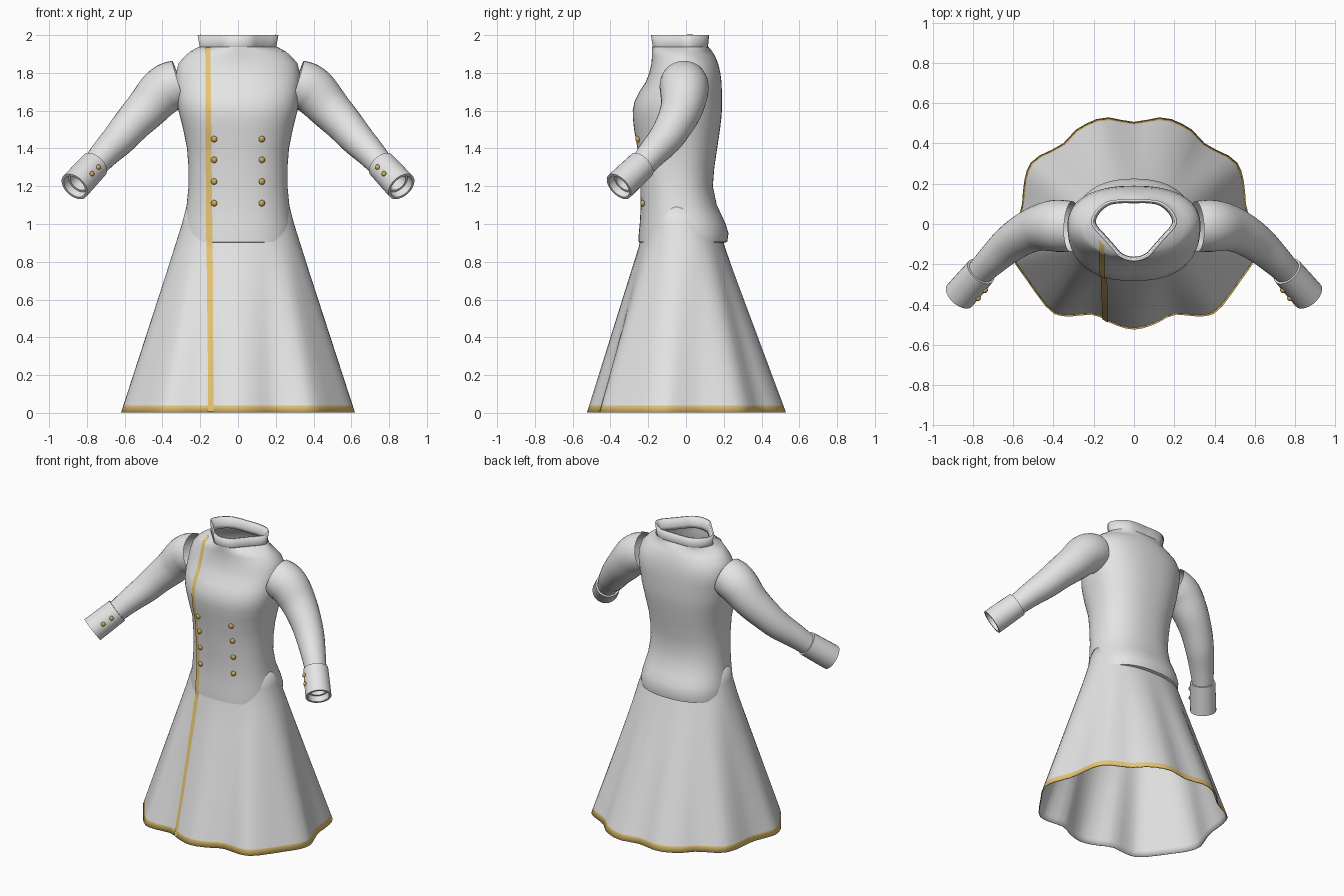
import bpy, bmesh, math
from mathutils import Vector
from mathutils.bvhtree import BVHTree

if "Cube" in bpy.data.objects:
    bpy.data.objects.remove(bpy.data.objects["Cube"])

HALF = 36  # segments in half a ring


def material(name, rgb):
    m = bpy.data.materials.new(name)
    m.diffuse_color = (*rgb, 1)
    m.use_nodes = True
    m.node_tree.nodes["Principled BSDF"].inputs["Base Color"].default_value = m.diffuse_color
    return m


CLOTH = material("grey cloth", (0.78, 0.78, 0.78))
GOLD = material("gold trim", (0.80, 0.56, 0.17))
BRASS = material("brass button", (0.62, 0.41, 0.09))


def make(name, verts, faces, mats, smooth=40):
    me = bpy.data.meshes.new(name)
    me.from_pydata([tuple(v) for v in verts], [], faces)
    for m in mats:
        me.materials.append(m)
    me.shade_smooth()
    me.set_sharp_from_angle(angle=math.radians(smooth))
    ob = bpy.data.objects.new(name, me)
    bpy.context.collection.objects.link(ob)
    return ob


def loft(name, rings, mats, side=1, smooth=40):
    """Skin closed rings; side=-1 gives the mirrored copy."""
    n = len(rings[0])
    verts = [(p[0] * side, p[1], p[2]) for r in rings for p in r]
    faces = []
    for i in range(len(rings) - 1):
        for k in range(n):
            j = (k + 1) % n
            f = [i * n + k, (i + 1) * n + k, (i + 1) * n + j, i * n + j]
            faces.append(f if side > 0 else f[::-1])
    return make(name, verts, faces, mats, smooth)


def spline(table, t):
    """Smooth half outline, t=0 at the back centre to t=1 at the front centre."""
    last = len(table) - 1
    s = t * last
    i = min(int(s), last - 1)
    u = s - i

    def pt(k):
        if k < 0:
            return Vector((-table[1][0], table[1][1]))
        if k > last:
            return Vector((-table[last - 1][0], table[last - 1][1]))
        return Vector(table[k])
    a, b, c, d = (pt(i + k) for k in (-1, 0, 1, 2))
    return 0.5 * (2 * b + (c - a) * u + (2 * a - 5 * b + 4 * c - d) * u * u
                  + (3 * b - a - 3 * c + d) * u ** 3)


def oval(w, front, back, n):
    """Half outline of a superellipse, as a function of t."""
    def f(t):
        a = math.pi * (0.5 - t)
        c, s = max(math.cos(a), 0), math.sin(a)
        y = math.copysign(abs(s) ** (2 / n), s)
        return Vector((w * c ** (2 / n), (front + back) / 2 + (back - front) / 2 * y))
    return f


def ring(f, z):
    pts = []
    for k in range(2 * HALF):
        t = k / HALF
        p = f(t) if t <= 1 else f(2 - t)
        pts.append((p.x if t <= 1 else -p.x, p.y, z))
    return pts


def thicken(ob, t):
    m = ob.modifiers.new("thickness", 'SOLIDIFY')
    m.thickness, m.offset, m.material_offset = t, -1, -1


# collar, standing around the open neck
NECK = [(0, .118), (.07, .118), (.13, .107), (.18, .07), (.207, .02), (.195, -.02),
        (.15, -.07), (.11, -.115), (.065, -.162), (0, -.18)]


def neck(s):
    return lambda t: spline(NECK, t) * s


collar = loft("collar", [ring(neck(.97), 1.925), ring(neck(.985), 1.945),
                         ring(neck(1.03), 2.0)], [CLOTH])
thicken(collar, .012)

# bodice: height, half width, front, back, squareness
BODICE = [(.898, .28, -.235, .19, 2.3), (.905, .298, -.252, .218, 2.3),
          (.95, .298, -.25, .225, 2.3), (1.0, .29, -.245, .21, 2.3),
          (1.05, .281, -.242, .187, 2.3), (1.1, .272, -.24, .163, 2.3),
          (1.2, .262, -.242, .142, 2.3), (1.3, .262, -.25, .15, 2.3),
          (1.4, .27, -.257, .165, 2.3), (1.5, .29, -.275, .18, 2.4),
          (1.56, .305, -.281, .187, 2.4), (1.6, .315, -.282, .19, 2.4),
          (1.65, .322, -.272, .19, 2.4), (1.7, .328, -.247, .19, 2.4),
          (1.75, .33, -.214, .188, 2.4), (1.8, .328, -.194, .182, 2.3),
          (1.85, .315, -.183, .17, 2.1), (1.89, .28, -.18, .153, 1.9),
          (1.915, .25, -.18, .138, 1.8)]
rings = [ring(oval(w, f, b, n), z) for z, w, f, b, n in BODICE]
bodice = loft("bodice", rings + [ring(neck(1.0), 1.938)], [CLOTH], smooth=50)

# skirt, spreading from the waist to a wavy hem
HEM = [(0, .508), (.15, .53), (.28, .475), (.36, .395), (.5, .32), (.545, .22),
       (.56, .08), (.6, -.03), (.62, -.1), (.6, -.18), (.54, -.27), (.42, -.43),
       (.33, -.46), (.2, -.452), (.1, -.5), (0, -.525)]
waist = oval(.335, -.25, .205, 2.2)
levels = [.003, .04, .15, .3, .45, .6, .75]
rings = [ring(lambda t, q=z / .88: spline(HEM, t).lerp(waist(t), q), z) for z in levels]
rings += [ring(waist, .88), ring(oval(.297, -.225, .165, 2.2), 1.0),
          ring(oval(.266, -.215, .125, 2.2), 1.12)]
skirt = loft("skirt", rings, [CLOTH, GOLD], smooth=50)
for p in skirt.data.polygons:
    p.material_index = 1 if p.center.z < .04 else 0
thicken(skirt, .006)


def tree(*obs):
    verts, faces = [], []
    for ob in obs:
        off = len(verts)
        verts += [v.co.copy() for v in ob.data.vertices]
        faces += [[i + off for i in p.vertices] for p in ob.data.polygons]
    return BVHTree.FromPolygons(verts, faces)


def front_hit(bvh, x, z):
    """Frontmost surface point and its outward normal."""
    hit, nor, _, _ = bvh.ray_cast(Vector((x, -3, z)), Vector((0, 1, 0)))
    return hit, (nor if nor.y < 0 else -nor)


# gold strip down the front closing edge
front = tree(bodice, skirt)
verts, faces, COLS, ROWS = [], [], 4, 96
for i in range(ROWS + 1):
    z = .006 + (1.93 - .006) * i / ROWS
    q = min(z, 1.0)
    left = -.155 - .012 * q - .005 * max(z - 1, 0)
    right = -.126 - .008 * q - .012 * max(z - 1, 0)
    for k in range(COLS + 1):
        hit, nor = front_hit(front, left + (right - left) * k / COLS, z)
        verts.append(hit + nor * .005)
for i in range(ROWS):
    for k in range(COLS):
        a = i * (COLS + 1) + k
        faces.append([a, a + 1, a + COLS + 2, a + COLS + 1])
make("front_trim", verts, faces, [GOLD])


def button(name, bvh, x, z, r):
    hit, nor = front_hit(bvh, x, z)
    bm = bmesh.new()
    bmesh.ops.create_uvsphere(bm, u_segments=14, v_segments=8, radius=r)
    bmesh.ops.scale(bm, vec=(1, 1, .7), verts=bm.verts)
    me = bpy.data.meshes.new(name)
    bm.to_mesh(me)
    bm.free()
    me.materials.append(BRASS)
    me.shade_smooth()
    ob = bpy.data.objects.new(name, me)
    ob.location = hit + nor * r * .3
    ob.rotation_mode = 'QUATERNION'
    ob.rotation_quaternion = nor.to_track_quat('Z', 'Y')
    bpy.context.collection.objects.link(ob)


# two rows of front buttons
for z in (1.45, 1.34, 1.225, 1.11):
    for x in (-.125, .125):
        button("front_button", front, x, z, .017)


def circle(c, t, r, n=28):
    t = t.normalized()
    u = t.cross(Vector((0, 0, 1))).normalized()
    v = u.cross(t)
    return [c + r * (math.cos(a) * u + math.sin(a) * v)
            for a in (2 * math.pi * k / n for k in range(n))]


# sleeves: centre line and radius from shoulder to wrist
ARM = [(.31, -.012, 1.745, .125), (.36, -.01, 1.727, .13), (.41, -.01, 1.692, .126),
       (.48, -.022, 1.615, .113), (.56, -.06, 1.53, .1), (.63, -.11, 1.45, .09),
       (.70, -.175, 1.378, .078), (.76, -.235, 1.31, .068), (.80, -.28, 1.268, .064)]
arm = []
for i in range(len(ARM) - 1):
    a, b, c, d = (Vector(ARM[max(0, min(len(ARM) - 1, i + k))]) for k in (-1, 0, 1, 2))
    for s in range(4):
        u = s / 4
        arm.append(0.5 * (2 * b + (c - a) * u + (2 * a - 5 * b + 4 * c - d) * u * u
                          + (3 * b - a - 3 * c + d) * u ** 3))
arm.append(Vector(ARM[-1]))
centres = [p.to_3d() if len(p) == 3 else Vector(p[:3]) for p in arm]
sleeve = [circle(centres[i], centres[min(i + 1, len(arm) - 1)] - centres[max(i - 1, 0)], p[3])
          for i, p in enumerate(arm)]

# cuffs: wide turned-back tubes, with the lining folded inside
A, B = Vector((.76, -.235, 1.312)), Vector((.865, -.355, 1.198))
CUFF = [(0, .066), (0, .079), (.5, .081), (1, .082), (1, .068), (.8, .064),
        (.8, .052), (.35, .05)]
cuff = [circle(A.lerp(B, q), B - A, r) for q, r in CUFF]

for side, word in ((1, "left"), (-1, "right")):
    loft(word + "_sleeve", sleeve, [CLOTH], side, 50)
    ob = loft(word + "_cuff", cuff, [CLOTH], side)
    bvh = tree(ob)
    for x, z in ((.74, 1.30), (.775, 1.265)):
        button(word + "_cuff_button", bvh, x * side, z, .014)
